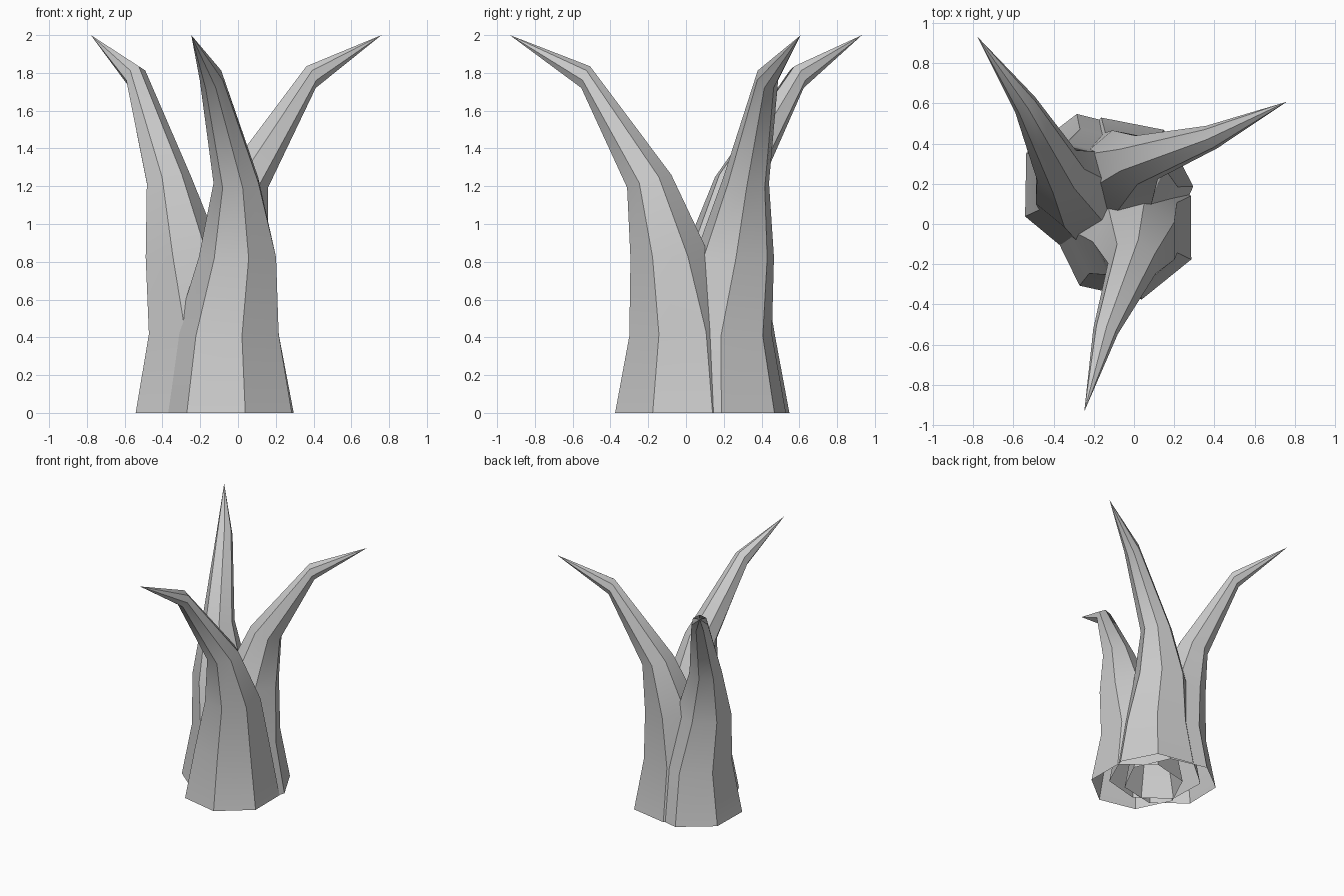
import bpy, bmesh
from math import radians, cos, sin, pi
from mathutils import Vector, Matrix

if "Cube" in bpy.data.objects:
    bpy.data.objects.remove(bpy.data.objects["Cube"])

SIDES = 7
# rings of one horn: outward reach, sideways drift, height, radius, outward tilt
RINGS = [
    (0.0, 0.0, 0.0, 0.365, 0),
    (0.0, 0.0, 0.42, 0.288, 3),
    (0.052, 0.065, 0.825, 0.215, 2),
    (0.162, 0.077, 1.225, 0.125, 17),
    (0.518, 0.017, 1.775, 0.064, 70),
]
TIP = (0.935, 0.0, 2.0)


def horn(name, base, heading):
    """Seven-sided curved horn, open underneath, pointing outward at the top."""
    bm = bmesh.new()
    loops = []
    for u, v, z, r, tilt in RINGS:
        rot = Matrix.Rotation(radians(tilt), 3, 'Y')
        loop = []
        for k in range(SIDES):
            a = (k + 0.5) * 2 * pi / SIDES
            loop.append(bm.verts.new(Vector((u, v, z)) + rot @ Vector((r * cos(a), r * sin(a), 0))))
        loops.append(loop)
    tip = bm.verts.new(TIP)
    for lo, hi in zip(loops, loops[1:]):
        for k in range(SIDES):
            n = (k + 1) % SIDES
            bm.faces.new((lo[k], lo[n], hi[n], hi[k]))
    for k in range(SIDES):
        bm.faces.new((loops[-1][k], loops[-1][(k + 1) % SIDES], tip))
    mesh = bpy.data.meshes.new(name)
    bm.to_mesh(mesh)
    bm.free()
    ob = bpy.data.objects.new(name, mesh)
    ob.location = (base[0], base[1], 0)
    ob.rotation_euler.z = radians(heading)
    bpy.context.collection.objects.link(ob)
    # soft bends along the length, crisp edges between the sides
    bpy.ops.object.select_all(action='DESELECT')
    ob.select_set(True)
    bpy.context.view_layer.objects.active = ob
    bpy.ops.object.shade_smooth_by_angle(angle=radians(30))


# three copies leaning apart from a shared clump
horn("front_horn", (-0.045, -0.02), 257.5)
horn("left_horn", (-0.21, 0.19), 127.5)
horn("right_horn", (-0.07, 0.176), 27.5)
